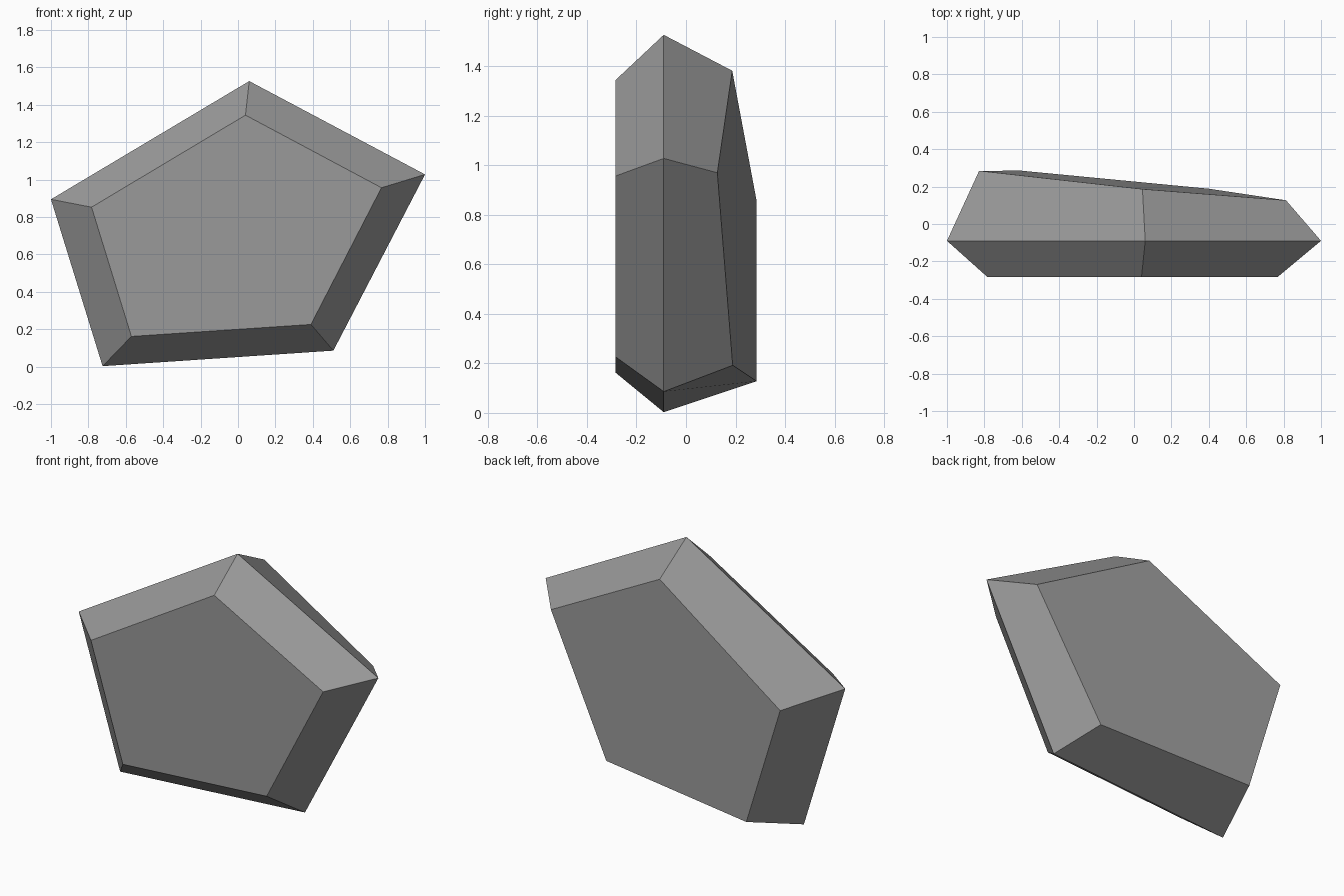
import bpy, bmesh

if "Cube" in bpy.data.objects:
    bpy.data.objects.remove(bpy.data.objects["Cube"])

grey = bpy.data.materials.new("stone grey")
grey.diffuse_color = (0.32, 0.32, 0.32, 1)
grey.use_nodes = True
grey.node_tree.nodes["Principled BSDF"].inputs["Base Color"].default_value = grey.diffuse_color

# Pentagon outlines (x, z), clockwise from the top corner seen from the front
front = [(0.04, 1.345), (0.767, 0.957), (0.39, 0.226), (-0.57, 0.162), (-0.783, 0.853)]
girdle = [(0.06, 1.527), (1.0, 1.028), (0.51, 0.086), (-0.724, 0.003), (-1.0, 0.895)]
back = [(0.045, 1.382), (0.813, 0.97), (0.4, 0.192), (-0.602, 0.128), (-0.828, 0.86)]


def ring(bm, outline, depth):
    return [bm.verts.new((x, depth(x, z), z)) for x, z in outline]


# Faceted slab: flat front, wide girdle, slanted flat back
bm = bmesh.new()
rings = [
    ring(bm, front, lambda x, z: -0.284),
    ring(bm, girdle, lambda x, z: -0.09),
    ring(bm, back, lambda x, z: 0.232 - 0.0942 * x - 0.0297 * z),
]
for a, b in zip(rings, rings[1:]):
    for i in range(5):
        j = (i + 1) % 5
        bm.faces.new((a[i], a[j], b[j], b[i]))
bm.faces.new(rings[0])
bm.faces.new(rings[-1])
bmesh.ops.recalc_face_normals(bm, faces=bm.faces)

mesh = bpy.data.meshes.new("faceted_stone")
bm.to_mesh(mesh)
bm.free()
mesh.materials.append(grey)
stone = bpy.data.objects.new("faceted_stone", mesh)
bpy.context.collection.objects.link(stone)
